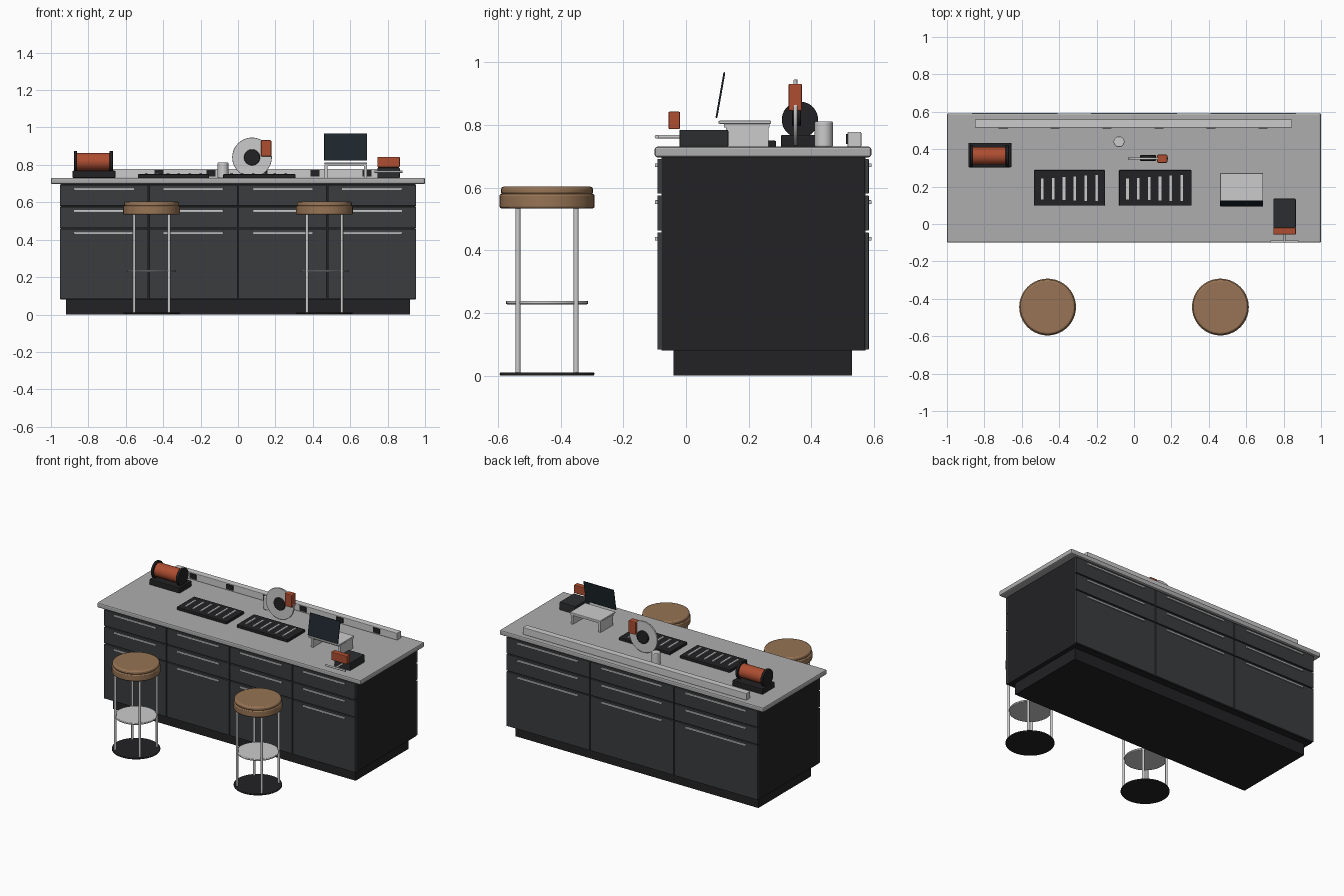
import bpy, math

def mat(name, c):
    m = bpy.data.materials.new(name)
    m.diffuse_color = (*c, 1)
    return m

PANEL = mat("charcoal", (0.042, 0.045, 0.048))
BLACK = mat("black", (0.016, 0.016, 0.018))
DARK = mat("dark_metal", (0.025, 0.027, 0.028))
RED = mat("rust_red", (0.42, 0.075, 0.03))
WOOD = mat("wood", (0.31, 0.175, 0.09))
SCREEN = mat("screen_glass", (0.013, 0.02, 0.026))
STONE = mat("stone", (0.42, 0.42, 0.42))


def finish(o, name, m, bevel, seg=2):
    o.name = name
    if m:
        o.data.materials.append(m)
    if bevel:
        b = o.modifiers.new("bevel", 'BEVEL')
        b.width, b.segments = bevel, seg
    return o


def box(name, x, y, z, m=None, bevel=0):
    """Box from (min, max) ranges."""
    bpy.ops.mesh.primitive_cube_add(size=1, location=[(a + b) / 2 for a, b in (x, y, z)])
    o = bpy.context.object
    o.scale = [b - a for a, b in (x, y, z)]
    bpy.ops.object.transform_apply(location=False, rotation=False, scale=True)
    return finish(o, name, m, bevel)


def cyl(name, c, r, h, m=None, axis='z', bevel=0, sides=40):
    rot = {'x': (0, math.pi / 2, 0), 'y': (math.pi / 2, 0, 0), 'z': (0, 0, 0)}[axis]
    bpy.ops.mesh.primitive_cylinder_add(vertices=sides, radius=r, depth=h, location=c, rotation=rot)
    o = bpy.context.object
    bpy.ops.object.shade_smooth_by_angle(angle=math.radians(35))
    return finish(o, name, m, bevel)


# Cabinet carcass, plinth and worktop
box("plinth", (-0.92, 0.92), (-0.04, 0.53), (0, 0.085), BLACK)
box("cabinet_body", (-0.95, 0.95), (-0.078, 0.573), (0.08, 0.7), BLACK)
box("worktop", (-1, 1), (-0.1, 0.592), (0.697, 0.731), STONE, 0.008)

# Drawer fronts with bar handles, four columns in front and three behind
rows = [(0.083, 0.457, 0.437), (0.463, 0.575, 0.554), (0.581, 0.692, 0.672)]
for side, cols, y, hy, share in (("front", 4, (-0.091, -0.076), (-0.099, -0.090), 0.67),
                                 ("back", 3, (0.571, 0.584), (0.583, 0.593), 0.72)):
    w = 1.91 / cols
    for i in range(cols):
        cx = -0.955 + w * (i + 0.5)
        for z0, z1, hz in rows:
            box(side + "_drawer", (cx - w / 2 + 0.003, cx + w / 2 - 0.003), y, (z0, z1), PANEL, 0.002)
            box(side + "_handle", (cx - w * share / 2, cx + w * share / 2), hy,
                (hz - 0.006, hz + 0.006), None, 0.002)

# Stools
for sx in (-0.462, 0.462):
    sy = -0.444
    cyl("stool_base", (sx, sy, 0.005), 0.151, 0.01, BLACK, bevel=0.003)
    cyl("stool_footrest", (sx, sy, 0.233), 0.131, 0.011, bevel=0.003)
    cyl("stool_seat", (sx, sy, 0.557), 0.152, 0.046, WOOD, bevel=0.006)
    cyl("stool_cushion", (sx, sy, 0.59), 0.147, 0.027, WOOD, bevel=0.009)
    for dx in (-0.093, 0.093):
        for dy in (-0.093, 0.093):
            cyl("stool_leg", (sx + dx, sy + dy, 0.272), 0.008, 0.536, sides=16)

# Power rail with sockets
box("rail", (-0.85, 0.845), (0.516, 0.56), (0.73, 0.778), None, 0.003)
for i in range(6):
    x = -0.7 + 0.278 * i
    box("socket", (x - 0.025, x + 0.025), (0.511, 0.518), (0.739, 0.772), BLACK)

# Tool trays with slim bars
for x0, x1 in ((-0.535, -0.155), (-0.08, 0.308)):
    box("tray", (x0, x1), (0.098, 0.288), (0.73, 0.75), BLACK, 0.004)
    for i in range(6):
        x = x0 + 0.045 + i * 0.058
        box("tray_bar", (x - 0.007, x + 0.007), (0.132 - i * 0.002, 0.242 + i * 0.004), (0.745, 0.756))

# Drum motor
box("motor_base", (-0.885, -0.655), (0.303, 0.434), (0.73, 0.769), BLACK, 0.005)
cyl("motor_drum", (-0.772, 0.364, 0.817), 0.047, 0.18, RED, 'x', sides=16)
for x in (-0.868, -0.678):
    cyl("motor_flange", (x, 0.364, 0.817), 0.058, 0.017, BLACK, 'x', 0.002)

# Cutting wheel with hub and grip
cyl("wheel", (0.075, 0.35, 0.84), 0.106, 0.012, None, 'y', 0.002, 48)
cyl("wheel_hub", (0.075, 0.353, 0.84), 0.043, 0.03, BLACK, 'y', 0.003)
box("wheel_grip", (0.124, 0.178), (0.327, 0.371), (0.845, 0.932), RED, 0.005)

# Cup
cyl("cup", (-0.08, 0.44, 0.771), 0.029, 0.082, bevel=0.004)

# Laptop on its stand
for x in (0.463, 0.673):
    box("stand_side", (x, x + 0.016), (0.127, 0.264), (0.73, 0.797))
box("stand_top", (0.463, 0.689), (0.122, 0.266), (0.793, 0.803))
box("laptop_base", (0.461, 0.691), (0.104, 0.272), (0.804, 0.814), None, 0.003)
lid = box("laptop_lid", (0.461, 0.691), (0.107, 0.113), (0.822, 0.97), SCREEN, 0.002)
lid.rotation_euler.x = -math.radians(10)

# Small press with a T handle
box("press_base", (0.745, 0.865), (-0.021, 0.135), (0.73, 0.785), DARK, 0.004)
box("press_head", (0.745, 0.865), (-0.056, -0.019), (0.787, 0.843), RED, 0.004)
cyl("press_stem", (0.805, -0.055, 0.763), 0.006, 0.08, None, 'y', sides=16)
cyl("press_handle", (0.805, -0.094, 0.763), 0.006, 0.15, None, 'x', sides=16)
